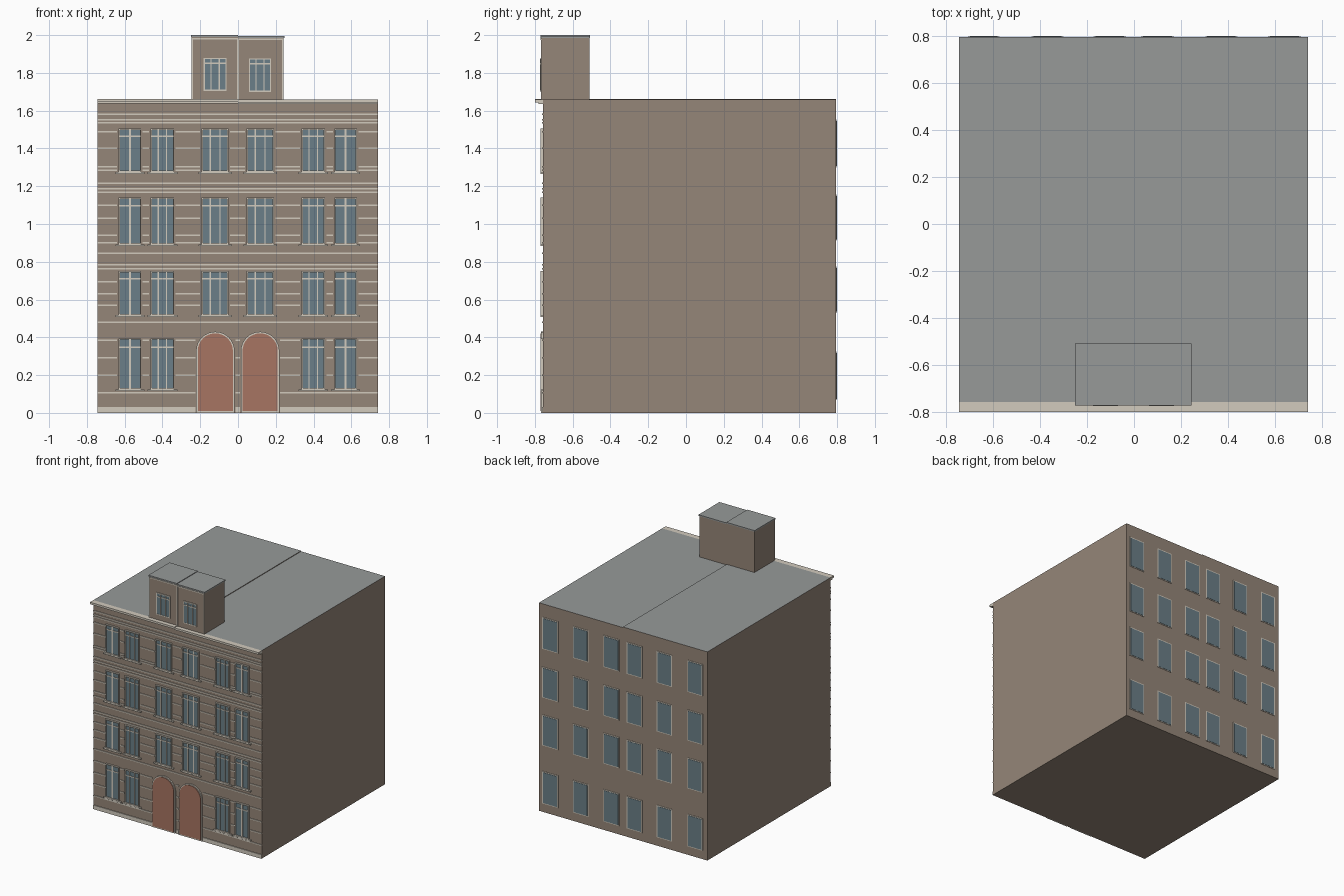
import bpy, bmesh, math
from mathutils import Matrix

if "Cube" in bpy.data.objects:
    bpy.data.objects.remove(bpy.data.objects["Cube"])


def lin(c):
    c /= 255
    return c / 12.92 if c <= 0.04045 else ((c + 0.055) / 1.055) ** 2.4


def material(name, r, g, b):
    m = bpy.data.materials.new(name)
    m.diffuse_color = (lin(r), lin(g), lin(b), 1)
    m.use_nodes = True
    m.node_tree.nodes["Principled BSDF"].inputs["Base Color"].default_value = m.diffuse_color
    return m


WALL = material("brown stone", 149, 134, 120)
TRIM = material("pale trim", 210, 203, 190)
GLASS = material("blue grey glass", 107, 127, 136)
DOOR = material("red wood", 167, 117, 98)
ROOF = material("grey roofing", 151, 154, 153)


def box(bm, x0, x1, y0, y1, z0, z1):
    m = Matrix.Translation(((x0 + x1) / 2, (y0 + y1) / 2, (z0 + z1) / 2))
    m = m @ Matrix.Diagonal((x1 - x0, y1 - y0, z1 - z0, 1))
    bmesh.ops.create_cube(bm, size=1, matrix=m)


def finish(bm, name, *mats, roof=False):
    bmesh.ops.recalc_face_normals(bm, faces=bm.faces)
    if roof:
        for f in bm.faces:
            f.material_index = int(f.normal.z > 0.9)
    me = bpy.data.meshes.new(name)
    bm.to_mesh(me)
    bm.free()
    for m in mats:
        me.materials.append(m)
    ob = bpy.data.objects.new(name, me)
    bpy.context.collection.objects.link(ob)
    return ob


def extrude_profile(bm, pts, y0, y1):
    f = bm.faces.new([bm.verts.new((x, y0, z)) for x, z in pts])
    r = bmesh.ops.extrude_face_region(bm, geom=[f])
    bmesh.ops.translate(bm, vec=(0, y1 - y0, 0),
                        verts=[v for v in r["geom"] if isinstance(v, bmesh.types.BMVert)])


FRONT, BACK = -0.757, 0.795
HALVES = {"left": (-0.745, 0.0, 1.663), "right": (0.0, 0.74, 1.658)}

# Two adjoining house halves with grey roofs, and their roof cornices
for side, (x0, x1, top) in HALVES.items():
    bm = bmesh.new()
    box(bm, x0, x1, FRONT, BACK, 0, top)
    finish(bm, side + "_house", WALL, ROOF, roof=True)
    bm = bmesh.new()
    box(bm, x0, x1, -0.8, FRONT, top - 0.016, top)
    box(bm, x0, x1, -0.78, FRONT, top - 0.024, top - 0.016)
    finish(bm, side + "_cornice", TRIM)

# Rooftop dormers with caps and trim
DORMERS = {"left": (-0.245, 0.0, 1.99, 1.655), "right": (0.0, 0.24, 1.985, 1.65)}
for side, (x0, x1, top, base) in DORMERS.items():
    bm = bmesh.new()
    box(bm, x0, x1, -0.765, -0.512, base, top)
    finish(bm, side + "_dormer", WALL)
    bm = bmesh.new()
    ox0, ox1 = (x0 - 0.005, 0) if side == "left" else (0, x1 + 0.005)
    box(bm, ox0, ox1, -0.771, -0.507, top, top + 0.01)
    finish(bm, side + "_dormer_cap", ROOF)
    bm = bmesh.new()
    box(bm, x0, x1, -0.769, -0.765, top - 0.012, top - 0.004)
    for xa in (x0, x1 - 0.006):
        box(bm, xa, xa + 0.006, -0.768, -0.765, base, top - 0.012)
    finish(bm, side + "_dormer_trim", TRIM)

# Front windows: (x0, x1, number of panes across)
COLS = [(-0.632, -0.513, 2), (-0.462, -0.338, 3), (-0.192, -0.05, 3),
        (0.045, 0.19, 3), (0.337, 0.46, 3), (0.51, 0.63, 2)]
ROWS = [(0.125, 0.395), (0.517, 0.75), (0.892, 1.14), (1.275, 1.505)]
glass, frame, sills = bmesh.new(), bmesh.new(), bmesh.new()


def window(x0, x1, z0, z1, panes, wall, out=0.013):
    yf, t = wall - out, 0.007
    box(glass, x0 + t, x1 - t, wall - 0.004, wall, z0 + t, z1 - t)
    for xa in (x0, x1 - t):
        box(frame, xa, xa + t, yf, wall, z0, z1)
    for za in (z0, z1 - t):
        box(frame, x0 + t, x1 - t, yf, wall, za, za + t)
    # transom bar and upright bars
    zt = z0 + (z1 - z0) * 0.81
    box(frame, x0 + t, x1 - t, wall - 0.008, wall, zt, zt + 0.008)
    splits = [0.5] if panes == 2 else [0.32, 0.68]
    w = 0.01 if panes == 2 else 0.006
    for s in splits:
        xm = x0 + (x1 - x0) * s
        box(frame, xm - w / 2, xm + w / 2, wall - 0.009, wall, z0 + t, z1 - t)


holes = []
for r, (z0, z1) in enumerate(ROWS):
    for c, (x0, x1, panes) in enumerate(COLS):
        if r == 0 and c in (2, 3):
            continue
        window(x0, x1, z0, z1, panes, FRONT)
        holes.append((x0 - 0.008, x1 + 0.008, z0, z1))
        box(sills, x0 - 0.017, x1 + 0.017, FRONT - 0.014, FRONT, z0 - 0.009, z0)
window(-0.182, -0.06, 1.705, 1.88, 3, -0.765, 0.006)
window(0.057, 0.176, 1.7, 1.877, 3, -0.765, 0.006)
finish(glass, "front_window_glass", GLASS)
finish(frame, "front_window_frames", TRIM)
finish(sills, "front_window_sills", TRIM)

# Arched entrance doors with pale surrounds
DOORS = (-0.12, 0.117)


def arch(cx, r, z0, spring):
    pts = [(cx - r, z0), (cx + r, z0)]
    n = 16
    return pts + [(cx + r * math.cos(math.pi * i / n), spring + r * math.sin(math.pi * i / n))
                  for i in range(n + 1)]


door, surround = bmesh.new(), bmesh.new()
for cx in DOORS:
    extrude_profile(surround, arch(cx, 0.102, 0.0, 0.328), FRONT - 0.01, FRONT)
    extrude_profile(door, arch(cx, 0.093, 0.01, 0.328), FRONT - 0.014, FRONT - 0.01)
    holes.append((cx - 0.106, cx + 0.106, 0, 0.43))
finish(surround, "door_surrounds", TRIM)
finish(door, "doors", DOOR)

# Horizontal stone courses, broken wherever an opening crosses them
bands = bmesh.new()
COURSES = [0.107, 0.2, 0.292, 0.385, 0.48, 0.57, 0.632, 0.695, 0.762, 0.783, 0.845,
           0.902, 0.94, 1.03, 1.1, 1.167, 1.187, 1.215, 1.285, 1.302, 1.4, 1.488,
           1.535, 1.552, 1.58]


def course(z, h, out):
    x = -0.745
    for a, b in sorted((a, b) for a, b, z0, z1 in holes if z0 - 0.005 < z < z1 + 0.005):
        if a > x:
            box(bands, x, a, FRONT - out, FRONT, z - h / 2, z + h / 2)
        x = b
    box(bands, x, 0.74, FRONT - out, FRONT, z - h / 2, z + h / 2)


for z in COURSES:
    course(z, 0.008, 0.006)
course(0.016, 0.032, 0.006)
finish(bands, "stone_courses", TRIM)

# Plain rear windows
glass, frame = bmesh.new(), bmesh.new()
for x0, x1 in [(-0.705, -0.572), (-0.435, -0.3), (-0.172, -0.035),
               (0.03, 0.17), (0.303, 0.44), (0.57, 0.71)]:
    for z0, z1 in [(0.068, 0.325), (0.53, 0.775), (0.912, 1.157), (1.3, 1.553)]:
        box(frame, x0, x1, BACK, BACK + 0.003, z0, z1)
        box(glass, x0 + 0.008, x1 - 0.008, BACK + 0.003, BACK + 0.005, z0 + 0.006, z1 - 0.008)
finish(frame, "rear_window_frames", TRIM)
finish(glass, "rear_window_glass", GLASS)
